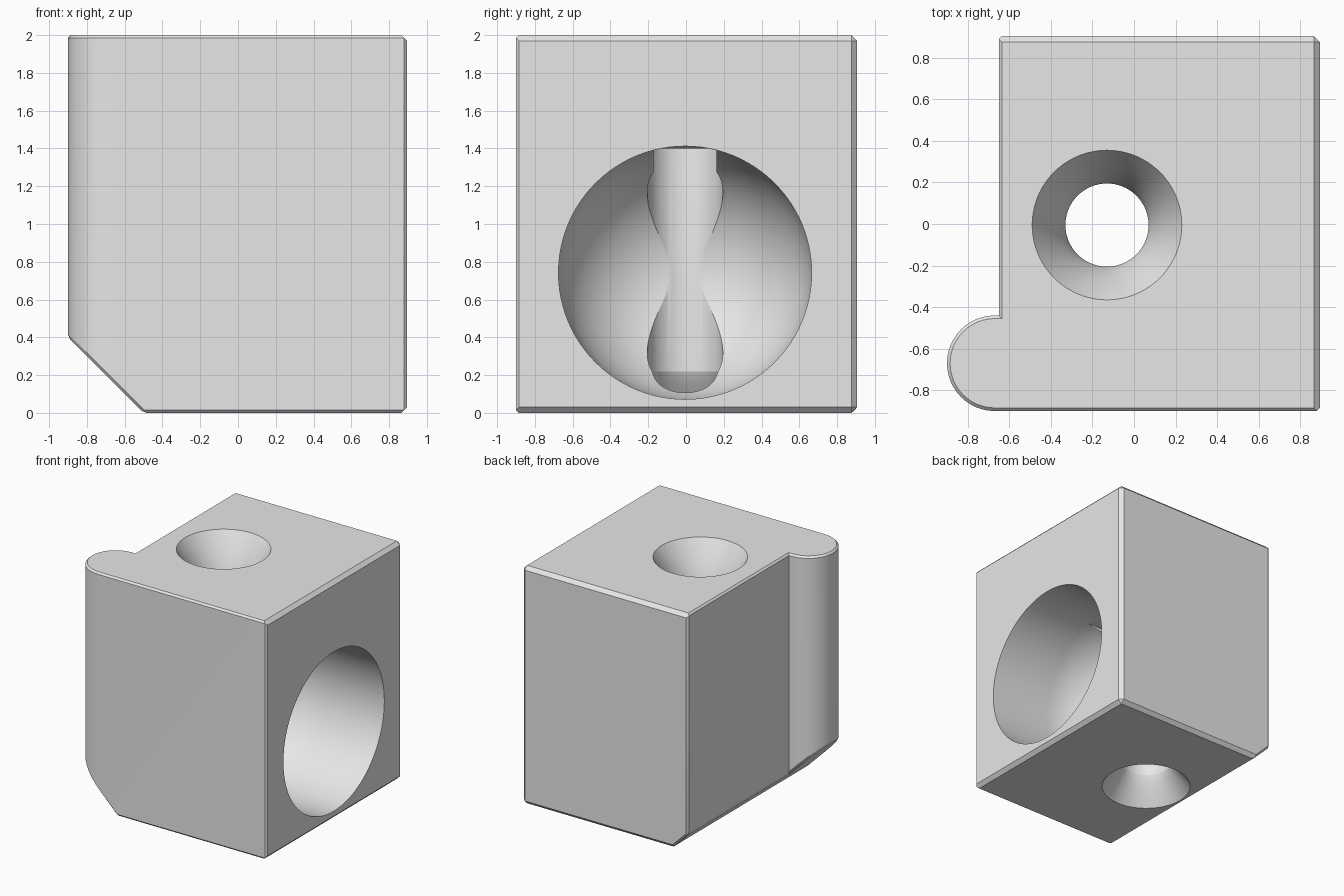
import bpy, bmesh, math
from mathutils import Matrix, Vector

cube = bpy.data.objects.get("Cube")
if cube:
    bpy.data.objects.remove(cube, do_unlink=True)

X_MAX, Y_MAX, Y_MIN = 0.895, 0.905, -0.9
HOLE_X, MID_Y = -0.13, -0.005

grey = bpy.data.materials.new("plain grey")
grey.use_nodes = True
grey.diffuse_color = (0.8, 0.8, 0.8, 1)
grey.node_tree.nodes["Principled BSDF"].inputs["Base Color"].default_value = (0.8, 0.8, 0.8, 1)


def make_object(name, bm):
    bmesh.ops.recalc_face_normals(bm, faces=bm.faces)
    mesh = bpy.data.meshes.new(name)
    bm.to_mesh(mesh)
    bm.free()
    mesh.materials.append(grey)
    obj = bpy.data.objects.new(name, mesh)
    bpy.context.collection.objects.link(obj)
    return obj


def lathe(name, profile, matrix, steps=96):
    """Spin (radius, height) points around z, then place the solid."""
    bm = bmesh.new()
    verts = [bm.verts.new((r, 0, h)) for r, h in profile]
    edges = [bm.edges.new(pair) for pair in zip(verts, verts[1:])]
    bmesh.ops.spin(bm, geom=verts + edges, axis=(0, 0, 1), cent=(0, 0, 0),
                   angle=math.tau, steps=steps)
    bmesh.ops.remove_doubles(bm, verts=bm.verts, dist=1e-4)
    bmesh.ops.transform(bm, matrix=matrix, verts=bm.verts)
    return make_object(name, bm)


# Block with a round lobe at one front corner, extruded upwards
lobe_r, lobe_c, n = 0.23, -0.67, 24
outline = [(X_MAX, Y_MIN), (X_MAX, Y_MAX), (-0.65, Y_MAX), (-0.65, lobe_c + lobe_r)]
for i in range(n + 1):
    a = math.pi / 2 + math.pi * i / n
    outline.append((lobe_c + lobe_r * math.cos(a), lobe_c + lobe_r * math.sin(a)))
bm = bmesh.new()
base = bm.faces.new([bm.verts.new((x, y, 0)) for x, y in outline])
top = bmesh.ops.extrude_face_region(bm, geom=[base])
bmesh.ops.translate(bm, vec=(0, 0, 2),
                    verts=[g for g in top["geom"] if isinstance(g, bmesh.types.BMVert)])

# Sloping cut along the lower left
cut = bmesh.ops.bisect_plane(bm, geom=bm.verts[:] + bm.edges[:] + bm.faces[:],
                             plane_co=(-0.9, 0, 0.4), plane_no=(-1, 0, -1), clear_outer=True)
bmesh.ops.contextual_create(bm, geom=[g for g in cut["geom_cut"]
                                      if isinstance(g, bmesh.types.BMEdge)])
bmesh.ops.recalc_face_normals(bm, faces=bm.faces)

# Wider chamfers around the right and back faces, narrow ones elsewhere
weight = bm.edges.layers.float.new("bevel_weight_edge")
for e in bm.edges:
    if e.is_manifold and e.calc_face_angle_signed() > 0.5:
        on_right = all(v.co.x > X_MAX - 0.001 for v in e.verts)
        on_back = all(v.co.y > Y_MAX - 0.001 for v in e.verts)
        on_front = all(v.co.y < Y_MIN + 0.001 for v in e.verts)
        on_left = all(v.co.x < -0.4 for v in e.verts)
        wide = (on_right or on_back) and not (on_front or on_left)
        e[weight] = 1.0 if wide else 0.5
body = make_object("block", bm)
bevel = body.modifiers.new("chamfer", "BEVEL")
bevel.limit_method = "WEIGHT"
bevel.width = 0.03
bevel.segments = 1
bevel.use_clamp_overlap = False

# Round-ended cavity entering from the right face
R, cavity_x, cavity_z = 0.67, 0.35, 0.742
arc = [(R * math.sin(i * math.pi / 64), -R * math.cos(i * math.pi / 64)) for i in range(33)]
cavity = lathe("cavity_cutter", arc + [(R, 0.8), (0, 0.8)],
               Matrix.Translation((cavity_x, MID_Y, cavity_z)) @ Matrix.Rotation(math.pi / 2, 4, "Y"))

# Vertical through hole, flared at both ends
neck, steps = 0.2, 10
low = [(neck + 0.15 * (1 - i / steps) ** 1.2, 0.22 * i / steps) for i in range(steps + 1)]
high = [(neck + 0.16 * (i / steps) ** 1.4, 1.65 + 0.35 * i / steps) for i in range(steps + 1)]
hole = lathe("hole_cutter",
             [(0, -0.1), (low[0][0], -0.1)] + low + high + [(high[-1][0], 2.1), (0, 2.1)],
             Matrix.Translation((HOLE_X, MID_Y, 0)))

# Shallow slot in the cavity ceiling beside the hole
bm = bmesh.new()
bmesh.ops.create_cube(bm, size=1, matrix=Matrix.Translation((0.12, MID_Y, 1.25))
                      @ Matrix.Diagonal(Vector((0.4, 0.335, 0.3, 1))))
slot = make_object("slot_cutter", bm)

for cutter in (cavity, hole, slot):
    cutter.hide_render = True
    mod = body.modifiers.new(cutter.name, "BOOLEAN")
    mod.operation = "DIFFERENCE"
    mod.solver = "EXACT"
    mod.object = cutter

# Apply everything and shade
bpy.ops.object.select_all(action="DESELECT")
body.select_set(True)
bpy.context.view_layer.objects.active = body
for mod in list(body.modifiers):
    bpy.ops.object.modifier_apply(modifier=mod.name)
for cutter in (cavity, hole, slot):
    bpy.data.objects.remove(cutter, do_unlink=True)
bpy.ops.object.shade_smooth_by_angle(angle=math.radians(20))
